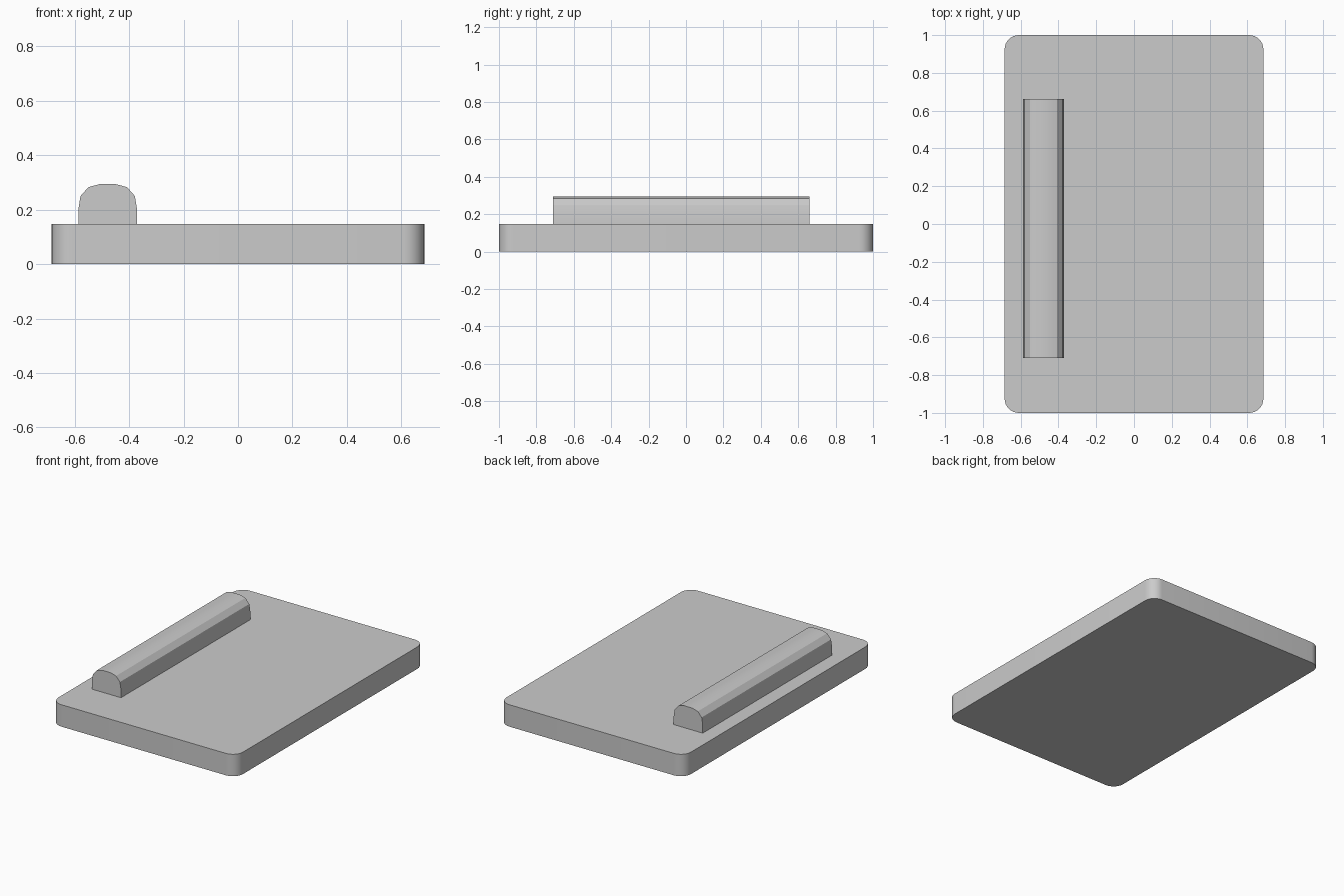
import bpy
import bmesh
import math
from mathutils import Vector

cube = bpy.data.objects.get("Cube")
if cube:
    bpy.data.objects.remove(cube, do_unlink=True)

grey = bpy.data.materials.new("plain grey")
grey.use_nodes = True
colour = (0.6, 0.6, 0.6, 1)
grey.diffuse_color = colour
grey.node_tree.nodes["Principled BSDF"].inputs["Base Color"].default_value = colour


def extrude_profile(name, points, direction, bevel=0):
    """Extrude a closed outline; optionally round its corner edges."""
    direction = Vector(direction)
    bm = bmesh.new()
    base = bm.faces.new([bm.verts.new(p) for p in points])
    result = bmesh.ops.extrude_face_region(bm, geom=[base], use_keep_orig=True)
    moved = [g for g in result["geom"] if isinstance(g, bmesh.types.BMVert)]
    bmesh.ops.translate(bm, verts=moved, vec=direction)
    if bevel:
        axis = direction.normalized()
        corners = [e for e in bm.edges
                   if abs((e.verts[0].co - e.verts[1].co).normalized().dot(axis)) > 0.99]
        bmesh.ops.bevel(bm, geom=corners, offset=bevel, segments=8,
                        profile=0.5, affect='EDGES')
    bmesh.ops.recalc_face_normals(bm, faces=bm.faces)
    mesh = bpy.data.meshes.new(name)
    bm.to_mesh(mesh)
    bm.free()
    mesh.materials.append(grey)
    obj = bpy.data.objects.new(name, mesh)
    bpy.context.collection.objects.link(obj)
    bpy.ops.object.select_all(action='DESELECT')
    obj.select_set(True)
    bpy.context.view_layer.objects.active = obj
    bpy.ops.object.shade_smooth_by_angle(angle=math.radians(30))
    return obj


# Flat panel with rounded corners
w, d, thick = 0.685, 1.0, 0.147
extrude_profile("panel", [(-w, -d, 0), (w, -d, 0), (w, d, 0), (-w, d, 0)],
                (0, 0, thick), bevel=0.075)

# Long grip with a domed cross-section, mirrored about its centre line
cx, front, back = -0.479, -0.71, 0.661
half = [(0.108, thick), (0.108, 0.2), (0.1, 0.25), (0.071, 0.283), (0.03, 0.294)]
outline = half + [(-x, z) for x, z in reversed(half)]
extrude_profile("handle", [(cx + x, front, z) for x, z in outline],
                (0, back - front, 0))
